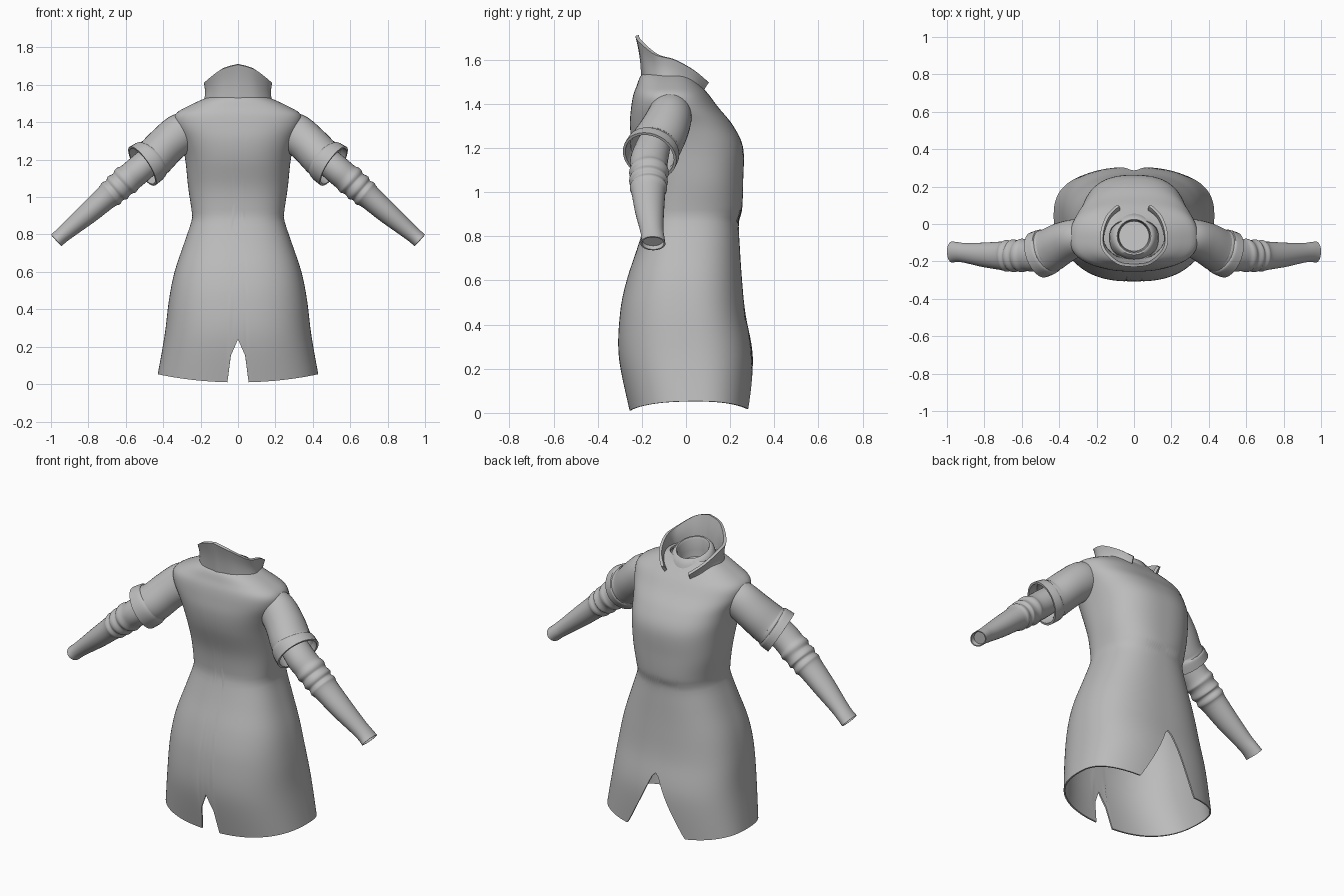
import bpy, bmesh, math
from mathutils import Vector

if "Cube" in bpy.data.objects:
    bpy.data.objects.remove(bpy.data.objects["Cube"])

cloth = bpy.data.materials.new("grey_cloth")
cloth.use_nodes = True
GREY = (0.5, 0.5, 0.5, 1)
cloth.diffuse_color = GREY
cloth.node_tree.nodes["Principled BSDF"].inputs["Base Color"].default_value = GREY


def spline(points, steps):
    """Catmull-Rom samples through tuples of any length."""
    pts = [points[0]] + list(points) + [points[-1]]
    out = []
    for a, b, c, d in zip(pts, pts[1:], pts[2:], pts[3:]):
        for k in range(steps):
            t = k / steps
            out.append(tuple(
                q + 0.5 * t * (r - p + t * (2*p - 5*q + 4*r - s + t * (3*(q - r) + s - p)))
                for p, q, r, s in zip(a, b, c, d)))
    return out + [tuple(points[-1])]


def skin(name, rows, closed=True, cap=False, thickness=0, mirror=False):
    """Join rows of points into a smooth surface."""
    bm = bmesh.new()
    grid = [[bm.verts.new(p) for p in row] for row in rows]
    n = len(grid[0])
    for lower, upper in zip(grid, grid[1:]):
        for i in range(n if closed else n - 1):
            j = (i + 1) % n
            bm.faces.new((lower[i], lower[j], upper[j], upper[i]))
    if cap:
        bm.faces.new(grid[-1])
    bmesh.ops.recalc_face_normals(bm, faces=bm.faces)
    mesh = bpy.data.meshes.new(name)
    bm.to_mesh(mesh)
    bm.free()
    obj = bpy.data.objects.new(name, mesh)
    bpy.context.collection.objects.link(obj)
    mesh.materials.append(cloth)
    bpy.ops.object.select_all(action="DESELECT")
    obj.select_set(True)
    bpy.context.view_layer.objects.active = obj
    if mirror:
        obj.modifiers.new("Mirror", "MIRROR")
        bpy.ops.object.modifier_apply(modifier="Mirror")
    if thickness:
        mod = obj.modifiers.new("Solidify", "SOLIDIFY")
        mod.thickness, mod.offset = thickness, 0
        bpy.ops.object.modifier_apply(modifier="Solidify")
    bpy.ops.object.shade_smooth_by_angle(angle=math.radians(50))
    return obj


def tube_rows(rings, sides=32):
    """Rings of (x, y, z, radius along y, radius across) square to their path."""
    rows = []
    for i, (x, y, z, ry, rp) in enumerate(rings):
        a, b = rings[max(i - 1, 0)], rings[min(i + 1, len(rings) - 1)]
        along = (Vector(b[:3]) - Vector(a[:3])).normalized()
        side = Vector((0, 1, 0))
        side = (side - along * side.dot(along)).normalized()
        up = side.cross(along)
        rows.append([Vector((x, y, z)) + side * ry * math.cos(t) + up * rp * math.sin(t)
                     for t in (math.tau * k / sides for k in range(sides))])
    return rows


# Tunic body: height, half width, widest y, lowest y, highest y
BODY = spline([
    (0.00, .435, .05, -.25, .29), (0.25, .390, .03, -.30, .30),
    (0.45, .365, .01, -.295, .265), (0.60, .335, 0, -.265, .25),
    (0.75, .285, 0, -.215, .24), (0.87, .245, 0, -.18, .235),
    (0.92, .243, 0, -.175, .25), (1.05, .262, .02, -.19, .255),
    (1.20, .278, 0, -.235, .255), (1.30, .300, -.04, -.25, .21),
    (1.38, .332, -.07, -.245, .145), (1.44, .332, -.08, -.235, .10),
    (1.48, .270, -.08, -.22, .065), (1.52, .185, -.08, -.205, .03),
    (1.54, .130, -.07, -.185, .02)], 8)


def body_point(angle, z):
    for a, b in zip(BODY, BODY[1:]):
        if z <= b[0]:
            break
    t = min(max((z - a[0]) / (b[0] - a[0]), 0), 1)
    _, half, mid, low, high = (p + (q - p) * t for p, q in zip(a, b))
    c, s = math.cos(angle), math.sin(angle)
    px = math.copysign(abs(c) ** 0.8, c) * half
    py = abs(s) ** 0.8 * (high - mid if s > 0 else low - mid)
    return Vector((px, mid + py, z))


def hem_height(angle):
    """Curved hem with a wide slit on one side and a narrow vent on the other."""
    p = body_point(angle, 0.1)
    x = abs(p.x)
    hem = 0.01 + 0.045 * (x / 0.43) ** 2
    if p.y > 0 and x < 0.19:
        hem = max(hem, min(0.365, 0.39 * (1 - x / 0.19)))
    if p.y < 0 and x < 0.048:
        hem = 0.24 - 0.1 * x / 0.045
    return hem


COLUMNS, ROWS = 240, 64
angles = [math.tau * k / COLUMNS for k in range(COLUMNS)]
hems = [hem_height(a) for a in angles]
rows = []
for r in range(ROWS + 1):
    t = 1 - (1 - r / ROWS) ** 1.6
    rows.append([body_point(a, h + (1.54 - h) * t) for a, h in zip(angles, hems)])
skin("tunic_body", rows, thickness=0.008)

# Short outer sleeves with a flared cuff
sleeve = spline([
    (.25, -.075, 1.375, .085, .085), (.31, -.075, 1.340, .095, .100),
    (.38, -.100, 1.280, .105, .100), (.44, -.135, 1.218, .112, .102),
    (.462, -.145, 1.200, .114, .104), (.472, -.150, 1.192, .120, .114),
    (.512, -.165, 1.165, .121, .118)], 5)
skin("outer_sleeves", tube_rows(sleeve), thickness=0.012, mirror=True)

# Long inner sleeves with bunched folds at the elbow
folds = spline([
    (.40, -.130, 1.260, .070, .070), (.52, -.165, 1.155, .085, .076),
    (.575, -.168, 1.108, .084, .076), (.600, -.168, 1.088, .090, .083),
    (.620, -.168, 1.070, .081, .073), (.645, -.170, 1.049, .088, .079),
    (.660, -.170, 1.036, .078, .069), (.680, -.170, 1.019, .085, .075),
    (.705, -.170, .998, .077, .066), (.80, -.165, .915, .066, .058),
    (.90, -.155, .830, .053, .046), (.945, -.150, .792, .053, .042),
    (.972, -.150, .768, .057, .042)], 4)
end = folds[-1]
inset = [(*end[:3], .050, .036), (.955, -.150, .783, .047, .034)]
wrist = tube_rows(folds)
wrist += [[p + (Vector(i[:3]) - Vector(end[:3])) - (p - Vector(end[:3])) * (1 - i[3] / end[3])
           for p in wrist[len(folds) - 1]] for i in inset]
skin("inner_sleeves", wrist, cap=True, mirror=True)

# Standing collar, tall behind the neck and open at the throat
collar_low = spline([(0, -.195, 1.52), (.10, -.175, 1.52), (.168, -.11, 1.51),
                     (.172, -.04, 1.49), (.13, .035, 1.45), (.078, .065, 1.43)], 6)
collar_top = spline([(0, -.222, 1.71), (.085, -.208, 1.685), (.162, -.135, 1.625),
                     (.172, -.05, 1.60), (.142, .04, 1.55), (.085, .10, 1.50)], 6)
rows = []
for k in range(7):
    t = k / 6
    pinch = 1 - 0.04 * math.sin(math.pi * t)
    rows.append([])
    for low, top in zip(collar_low, collar_top):
        p = Vector(low).lerp(Vector(top), t)
        rows[-1].append((p.x * pinch, (p.y + .06) * pinch - .06, p.z))
skin("collar", rows, closed=False, thickness=0.016, mirror=True)

# Close-fitting neck band inside the collar, with a floor
band = [(.135, 1.47), (.125, 1.52), (.115, 1.55), (.100, 1.57), (.090, 1.572),
        (.084, 1.56), (.084, 1.50), (.080, 1.46)]
skin("neck_band", [[(r * math.cos(a), r * math.sin(a) - .065, z - .3 * r * math.sin(a))
                    for a in (math.tau * k / 40 for k in range(40))]
                   for r, z in band], cap=True)
